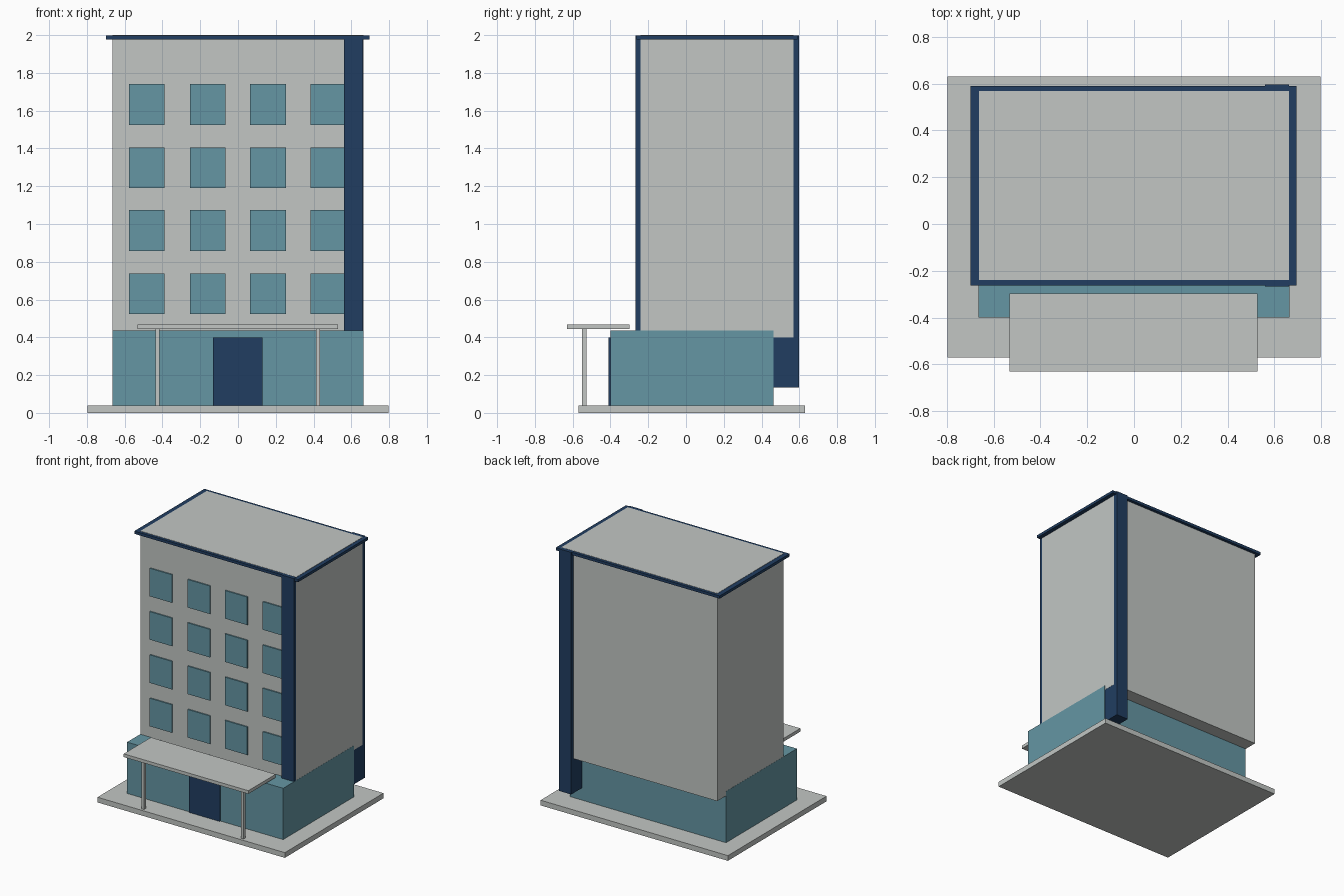
import bpy
import bmesh

if "Cube" in bpy.data.objects:
    bpy.data.objects.remove(bpy.data.objects["Cube"])


def material(name, rgb):
    m = bpy.data.materials.new(name)
    m.diffuse_color = (*rgb, 1.0)
    m.use_nodes = True
    m.node_tree.nodes["Principled BSDF"].inputs["Base Color"].default_value = m.diffuse_color
    return m


GREY = material("pale grey", (0.54, 0.565, 0.55))
TEAL = material("teal", (0.13, 0.305, 0.37))
NAVY = material("navy", (0.015, 0.048, 0.12))


def boxes(name, mat, *extents):
    """One object made of boxes, each given as (x0, x1, y0, y1, z0, z1)."""
    bm = bmesh.new()
    for x0, x1, y0, y1, z0, z1 in extents:
        verts = bmesh.ops.create_cube(bm, size=1.0)["verts"]
        for v in verts:
            v.co = (x1 if v.co.x > 0 else x0,
                    y1 if v.co.y > 0 else y0,
                    z1 if v.co.z > 0 else z0)
    mesh = bpy.data.meshes.new(name)
    bm.to_mesh(mesh)
    bm.free()
    mesh.materials.append(mat)
    obj = bpy.data.objects.new(name, mesh)
    bpy.context.collection.objects.link(obj)
    return obj


# Ground slab and ground floor
boxes("base_slab", GREY, (-0.798, 0.798, -0.57, 0.63, 0, 0.04))
boxes("ground_floor", TEAL, (-0.665, 0.665, -0.40, 0.463, 0.04, 0.435))
boxes("entrance_door", NAVY, (-0.133, 0.131, -0.409, -0.40, 0.04, 0.40))

# Upper storeys, overhanging at the back
FRONT = -0.24
boxes("tower", GREY, (-0.664, 0.664, FRONT, 0.568, 0.40, 2.0))

# Roof trim flush with the roof, and the full-height corner fin
boxes("roof_trim", NAVY, (-0.70, 0.695, -0.262, 0.59, 1.977, 1.998))
boxes("corner_fin", NAVY, (0.56, 0.663, -0.268, 0.597, 0.135, 1.999))

# Window grid: the last column runs into the fin
HALF_W, HEIGHT = 0.095, 0.216
windows = []
for z in (0.523, 0.857, 1.19, 1.524):
    for x in (-0.483, -0.16, 0.158, 0.48):
        windows.append((x - HALF_W, x + HALF_W, FRONT - 0.0095, FRONT, z, z + HEIGHT))
boxes("windows", TEAL, *windows)

# Entrance canopy on two square posts
boxes("canopy", GREY, (-0.533, 0.529, -0.63, -0.298, 0.443, 0.468))
boxes("canopy_posts", GREY,
      *[(x - 0.011, x + 0.011, -0.55, -0.528, 0.04, 0.443) for x in (-0.427, 0.423)])
